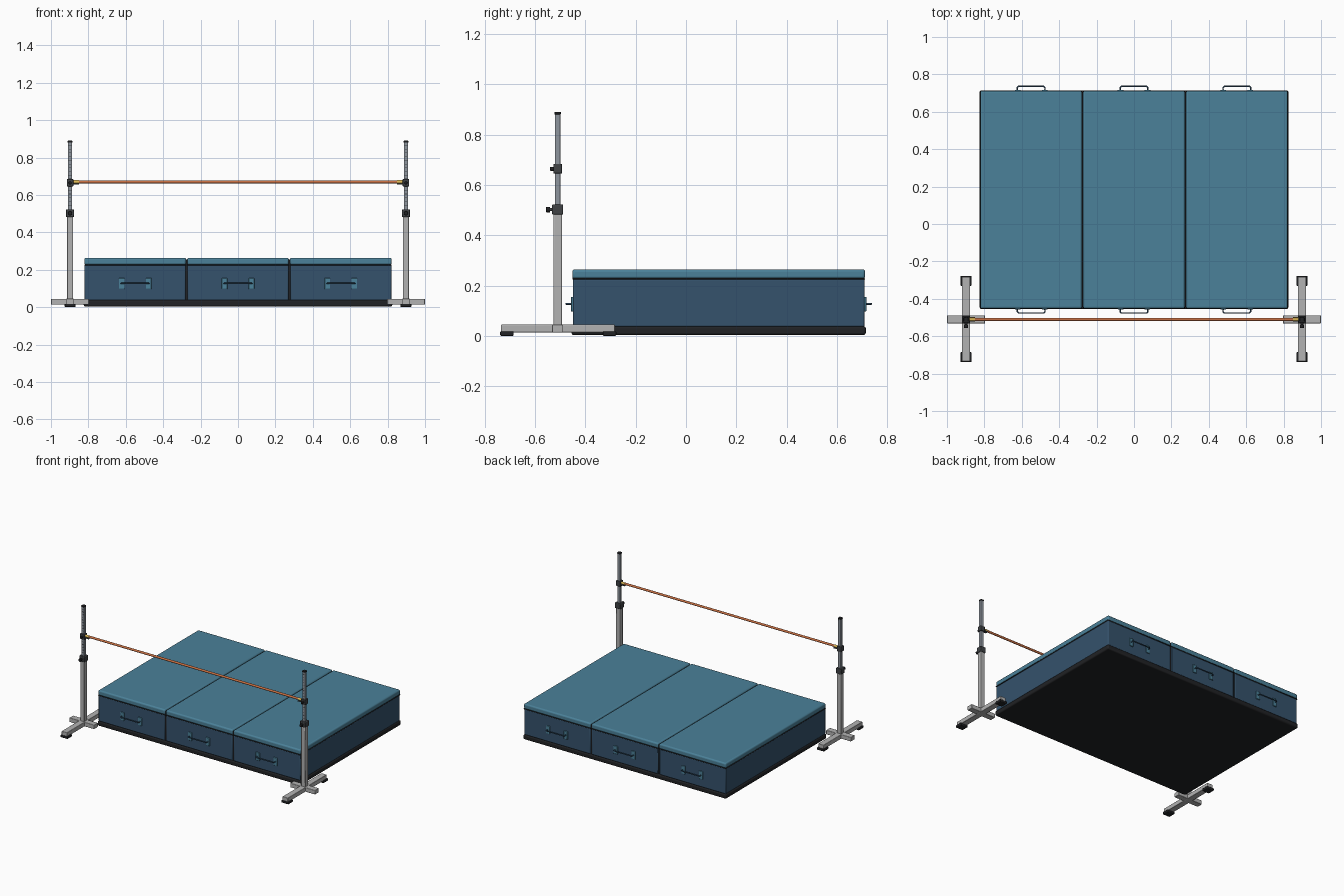
import bpy, math
from mathutils import Vector

if "Cube" in bpy.data.objects:
    bpy.data.objects.remove(bpy.data.objects["Cube"])


def mat(name, r, g, b):
    m = bpy.data.materials.new(name)
    m.diffuse_color = (r, g, b, 1)
    m.use_nodes = True
    m.node_tree.nodes["Principled BSDF"].inputs["Base Color"].default_value = m.diffuse_color
    return m


TEAL = mat("teal vinyl", 0.07, 0.22, 0.32)
NAVY = mat("navy vinyl", 0.035, 0.085, 0.15)
BLACK = mat("black rubber", 0.015, 0.016, 0.018)
DARK = mat("dark plastic", 0.05, 0.055, 0.06)
STEEL = mat("brushed steel", 0.45, 0.45, 0.45)
TUBE = mat("inner tube", 0.27, 0.3, 0.34)
ORANGE = mat("orange bar", 0.6, 0.17, 0.06)
YELLOW = mat("yellow tip", 0.75, 0.5, 0.1)


def finish(o, name, material, bevel=0, segs=2):
    o.name = name
    o.data.materials.append(material)
    if bevel:
        b = o.modifiers.new("bevel", 'BEVEL')
        b.width, b.segments = bevel, segs
        b.limit_method = 'ANGLE'
    bpy.ops.object.shade_smooth_by_angle(angle=math.radians(35))
    return o


def box(name, x, y, z, material, bevel=0, segs=2):
    """Box from (min, max) pairs."""
    lo, hi = Vector((x[0], y[0], z[0])), Vector((x[1], y[1], z[1]))
    bpy.ops.mesh.primitive_cube_add(size=1, location=(lo + hi) / 2)
    o = bpy.context.object
    o.scale = hi - lo
    bpy.ops.object.transform_apply(location=False, rotation=False, scale=True)
    return finish(o, name, material, bevel, segs)


def span(c, w):
    return (c - w / 2, c + w / 2)


def rod(name, a, b, r, material, sides=20, bevel=0):
    """Cylinder between two points."""
    a, b = Vector(a), Vector(b)
    bpy.ops.mesh.primitive_cylinder_add(vertices=sides, radius=r, depth=(b - a).length, location=(a + b) / 2)
    o = bpy.context.object
    o.rotation_euler = (b - a).to_track_quat('Z', 'Y').to_euler()
    return finish(o, name, material, bevel)


def wire(name, pts, r, material, closed=False):
    """Bevelled poly curve."""
    c = bpy.data.curves.new(name, 'CURVE')
    c.dimensions = '3D'
    c.bevel_depth, c.bevel_resolution, c.use_fill_caps = r, 2, True
    s = c.splines.new('POLY')
    s.points.add(len(pts) - 1)
    for p, q in zip(s.points, pts):
        p.co = (*q, 1)
    s.use_cyclic_u = closed
    c.materials.append(material)
    o = bpy.data.objects.new(name, c)
    bpy.context.collection.objects.link(o)
    return o


# landing mat: base sheet, three foam sections with top pads and piping
Y0, Y1 = -0.45, 0.71
box("mat_base", (-0.825, 0.825), (Y0 - 0.005, Y1 + 0.005), (0.003, 0.038), BLACK, 0.009, 3)
for i, cx in enumerate((-0.55, 0, 0.55)):
    n = f"section_{i + 1}_"
    xs = span(cx, 0.54)
    box(n + "body", xs, (Y0, Y1), (0.036, 0.226), NAVY, 0.006)
    box(n + "top_pad", (xs[0] - 0.002, xs[1] + 0.002), (Y0 - 0.002, Y1 + 0.002), (0.226, 0.264), TEAL, 0.01, 3)
    wire(n + "piping", [(xs[0], Y0, 0.226), (xs[1], Y0, 0.226), (xs[1], Y1, 0.226), (xs[0], Y1, 0.226)],
         0.003, BLACK, True)
    # carry handles on the front and back faces
    for side, yf, d in (("front", Y0, -1), ("back", Y1, 1)):
        for e in (-1, 1):
            px = cx + e * 0.072
            box(n + side + "_handle_plate", span(px, 0.03), span(yf + d * 0.003, 0.008),
                (0.097, 0.155), TEAL, 0.002)
        yo = yf + d * 0.026
        wire(n + side + "_handle",
             [(cx - 0.074, yf, 0.127), (cx - 0.074, yo - d * 0.007, 0.127), (cx - 0.067, yo, 0.127),
              (cx + 0.067, yo, 0.127), (cx + 0.074, yo - d * 0.007, 0.127), (cx + 0.074, yf, 0.127)], 0.004, NAVY)
for e in (-1, 1):
    box("section_hinge", span(e * 0.275, 0.012), (Y0 + 0.005, Y1 - 0.005), (0.036, 0.254), BLACK)

# uprights, one per side
PY = -0.51
for side, s in (("left", -1), ("right", 1)):
    px = s * 0.898
    n = side + "_"
    # cross-shaped foot with rubber end pads
    box(n + "foot_long", span(px, 0.044), (-0.735, -0.283), (0.013, 0.045), STEEL, 0.003)
    box(n + "foot_cross", span(px, 0.202), span(PY, 0.044), (0.0135, 0.0445), STEEL, 0.003)
    for yc in (-0.712, -0.304):
        box(n + "foot_pad", span(px, 0.058), span(yc, 0.054), (0, 0.018), BLACK, 0.004)
    # telescoping post
    box(n + "lower_post", span(px, 0.034), span(PY, 0.034), (0.03, 0.49), STEEL, 0.004)
    box(n + "upper_post", span(px, 0.022), span(PY, 0.022), (0.45, 0.885), TUBE, 0.002)
    box(n + "post_cap", span(px, 0.025), span(PY, 0.025), (0.88, 0.89), BLACK, 0.002)
    for k in range(17):
        box(n + "height_mark", span(px, 0.016 if k % 4 == 0 else 0.01), (PY - 0.0117, PY - 0.01),
            span(0.545 + k * 0.02, 0.003), DARK)
    # locking collar and knob
    box(n + "collar", span(px, 0.044), span(PY, 0.044), (0.482, 0.523), DARK, 0.004)
    rod(n + "collar_screw", (px, PY - 0.02, 0.502), (px, PY - 0.034, 0.502), 0.006, DARK)
    rod(n + "collar_knob", (px, PY - 0.03, 0.502), (px, PY - 0.046, 0.502), 0.011, BLACK, 20, 0.002)
    # bar slider, knob and support shelf
    box(n + "slider", span(px, 0.035), span(PY, 0.035), (0.645, 0.684), DARK, 0.003)
    rod(n + "slider_knob", (px, PY - 0.015, 0.664), (px, PY - 0.031, 0.664), 0.008, BLACK, 20, 0.002)
    box(n + "bar_shelf", span(px - s * 0.032, 0.034), span(PY, 0.024), (0.656, 0.662), DARK, 0.001)
    rod(n + "bar_tip", (s * 0.851, PY, 0.67), (s * 0.884, PY, 0.67), 0.009, YELLOW)

# crossbar
rod("crossbar", (-0.853, PY, 0.67), (0.853, PY, 0.67), 0.008, ORANGE)
